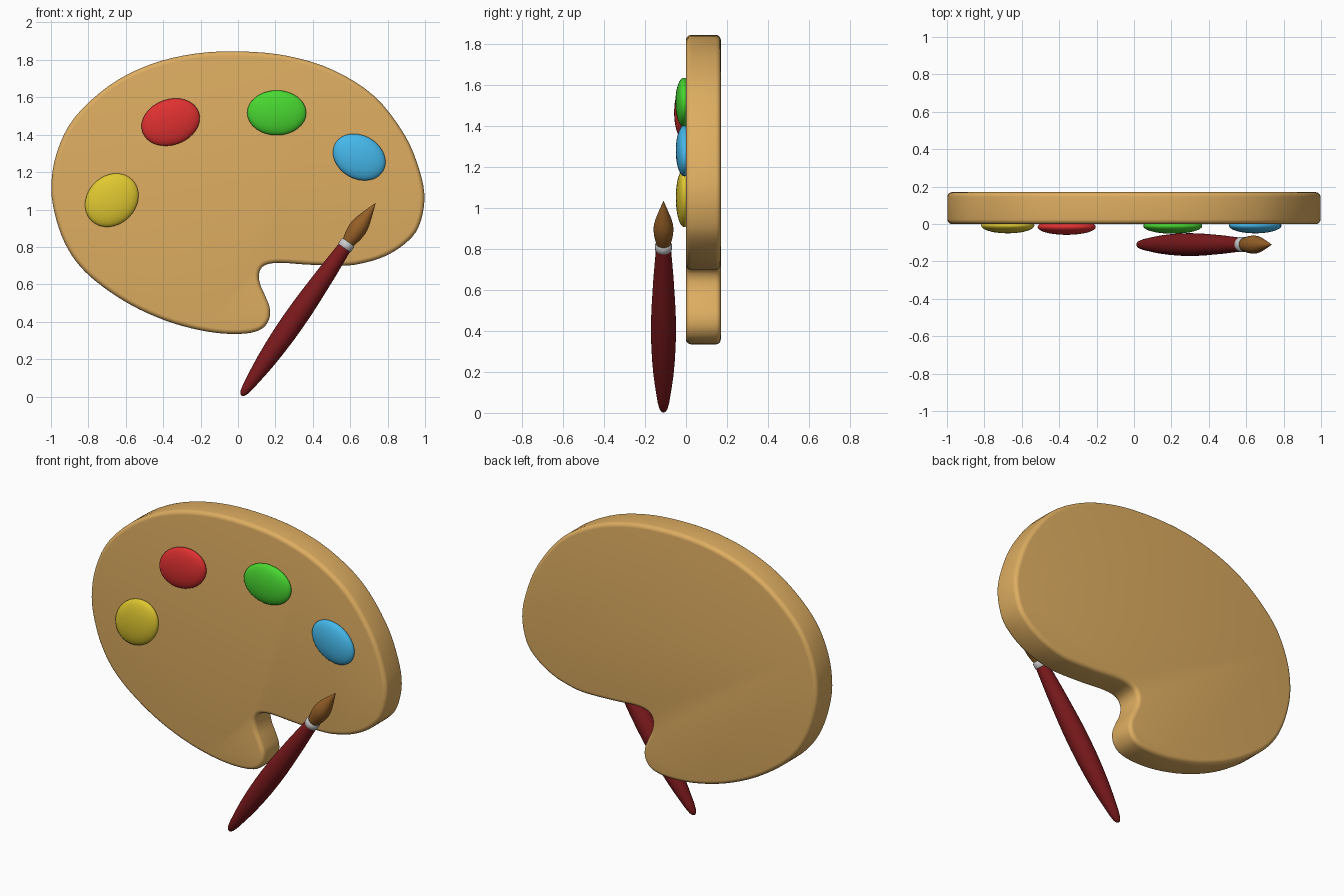
import bpy, bmesh, math
from mathutils import Vector

if "Cube" in bpy.data.objects:
    bpy.data.objects.remove(bpy.data.objects["Cube"])


def finish(name, bm, color, angle=40):
    bmesh.ops.recalc_face_normals(bm, faces=bm.faces)
    mesh = bpy.data.meshes.new(name)
    bm.to_mesh(mesh)
    bm.free()
    ob = bpy.data.objects.new(name, mesh)
    bpy.context.collection.objects.link(ob)
    mat = bpy.data.materials.new(name + "_paint")
    mat.diffuse_color = (*color, 1)
    mat.use_nodes = True
    mat.node_tree.nodes["Principled BSDF"].inputs["Base Color"].default_value = mat.diffuse_color
    mesh.materials.append(mat)
    bpy.ops.object.select_all(action='DESELECT')
    ob.select_set(True)
    bpy.context.view_layer.objects.active = ob
    bpy.ops.object.shade_smooth_by_angle(angle=math.radians(angle))
    return ob


def closed_spline(pts, steps):
    pts = [Vector(p) for p in pts]
    n, out = len(pts), []
    for i in range(n):
        a, b, c, d = (pts[(i + k) % n] for k in (-1, 0, 1, 2))
        for s in range(steps):
            t = s / steps
            out.append(0.5 * (2 * b + (c - a) * t + (2 * a - 5 * b + 4 * c - d) * t ** 2
                              + (3 * b - 3 * c + d - a) * t ** 3))
    return out


def bridge(bm, rings):
    for r, q in zip(rings, rings[1:]):
        for i in range(len(r)):
            j = (i + 1) % len(r)
            bm.faces.new((r[i], r[j], q[j], q[i]))
    bm.faces.new(rings[0])
    bm.faces.new(rings[-1])


def lathe(name, profile, color, sides=32):
    # profile of (distance along brush, radius), turned about the brush axis
    bm = bmesh.new()
    rings = [[bm.verts.new((r * math.cos(2 * math.pi * i / sides),
                            r * math.sin(2 * math.pi * i / sides), t))
              for i in range(sides)] for t, r in profile]
    bridge(bm, rings)
    ob = finish(name, bm, color)
    ob.location = (0.019, -0.11, 0.005)
    ob.rotation_euler = (0, math.atan2(0.716, 1.029), 0)


# palette board: outline (x, z) going clockwise, with rounded rims
outline = [(0.02, 1.845), (0.27, 1.82), (0.51, 1.745), (0.73, 1.605), (0.89, 1.40),
           (0.97, 1.21), (0.997, 1.055), (0.965, 0.905), (0.89, 0.815), (0.785, 0.75),
           (0.675, 0.715), (0.57, 0.70), (0.38, 0.705), (0.22, 0.715), (0.14, 0.70),
           (0.112, 0.655), (0.12, 0.595), (0.147, 0.535), (0.17, 0.47), (0.163, 0.405),
           (0.115, 0.355), (0.01, 0.335), (-0.15, 0.345), (-0.34, 0.39), (-0.525, 0.465),
           (-0.685, 0.56), (-0.82, 0.67), (-0.91, 0.79), (-0.97, 0.94), (-0.998, 1.11),
           (-0.97, 1.30), (-0.875, 1.49), (-0.685, 1.665), (-0.47, 1.775), (-0.23, 1.833)]
pts = closed_spline(outline, 4)
normals = []
for i, p in enumerate(pts):
    d = (pts[(i + 1) % len(pts)] - pts[i - 1]).normalized()
    normals.append(Vector((d.y, -d.x)))      # points inward
R, T = 0.025, 0.17
arc = [(R * (1 - math.sin(a)), R * (1 - math.cos(a)))
       for a in (k * math.pi / 10 for k in range(6))]
levels = arc + [(i, T - y) for i, y in reversed(arc)]
bm = bmesh.new()
bridge(bm, [[bm.verts.new((p.x + n.x * i, y, p.y + n.y * i)) for p, n in zip(pts, normals)]
            for i, y in levels])
finish("palette_board", bm, (0.73, 0.42, 0.12))

# paint dabs: x, z, half width, half height, tilt, front y, colour
dabs = [("yellow_dab", -0.675, 1.05, 0.155, 0.13, 45, -0.050, (0.75, 0.58, 0.03)),
        ("red_dab", -0.36, 1.467, 0.16, 0.122, 20, -0.058, (0.74, 0.03, 0.03)),
        ("green_dab", 0.207, 1.517, 0.158, 0.12, 0, -0.052, (0.065, 0.68, 0.03)),
        ("blue_dab", 0.648, 1.28, 0.148, 0.116, -30, -0.050, (0.06, 0.48, 0.83))]
for name, x, z, a, b, tilt, front, color in dabs:
    bm = bmesh.new()
    bmesh.ops.create_uvsphere(bm, u_segments=32, v_segments=16, radius=1)
    ob = finish(name, bm, color)
    ob.scale = (a, 0.042, b)
    ob.location = (x, front + 0.042, z)
    ob.rotation_euler = (0, -math.radians(tilt), 0)

# brush: handle, metal ferrule, bristles
lathe("brush_handle", [(0, 0.004), (0.005, 0.012), (0.02, 0.02), (0.06, 0.029), (0.15, 0.041),
                       (0.22, 0.049), (0.3, 0.055), (0.39, 0.0595), (0.48, 0.061),
                       (0.57, 0.060), (0.65, 0.057), (0.8, 0.049), (0.965, 0.037)],
      (0.2, 0.01, 0.012))
lathe("brush_ferrule", [(0.96, 0.036), (0.966, 0.041), (0.994, 0.041), (1.0, 0.036)],
      (0.75, 0.75, 0.75))
lathe("brush_bristles", [(0.998, 0.034), (1.02, 0.040), (1.05, 0.046), (1.085, 0.049),
                         (1.11, 0.047), (1.14, 0.040), (1.18, 0.027), (1.22, 0.013),
                         (1.2536, 0.001)], (0.3, 0.115, 0.02))
